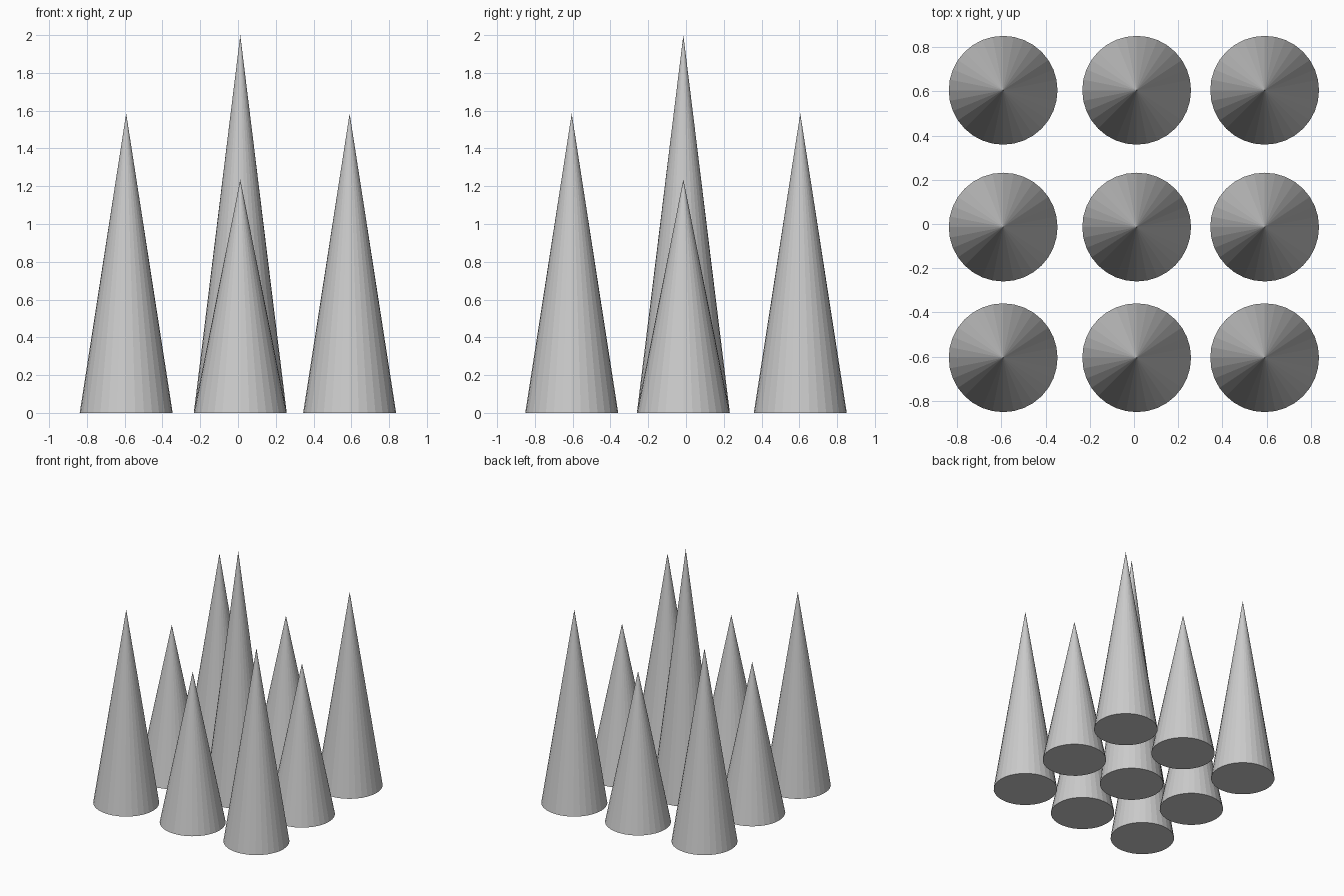
import bpy

# Remove the default cube
cube = bpy.data.objects.get("Cube")
if cube:
    bpy.data.objects.remove(cube, do_unlink=True)

# Single grey material
grey = bpy.data.materials.new("light_grey")
grey.use_nodes = True
colour = (0.6, 0.6, 0.6, 1)
grey.diffuse_color = colour
grey.node_tree.nodes["Principled BSDF"].inputs["Base Color"].default_value = colour

RADIUS = 0.246
COLUMNS = {"right": -0.592, "middle": 0.012, "left": 0.591}
ROWS = {"front": -0.605, "centre": -0.014, "back": 0.605}


def spike(name, x, y, height):
    """Flat-shaded cone standing on the ground."""
    bpy.ops.mesh.primitive_cone_add(vertices=32, radius1=RADIUS, radius2=0,
                                    depth=height, location=(x, y, height / 2))
    cone = bpy.context.object
    cone.name = name
    cone.data.materials.append(grey)


# Three by three grid: tall centre, medium corners, short edge spikes
for row, y in ROWS.items():
    for column, x in COLUMNS.items():
        off_axis = (row != "centre") + (column != "middle")
        height = (2.0, 1.235, 1.585)[off_axis]
        spike(f"{row}_{column}_spike", x, y, height)
